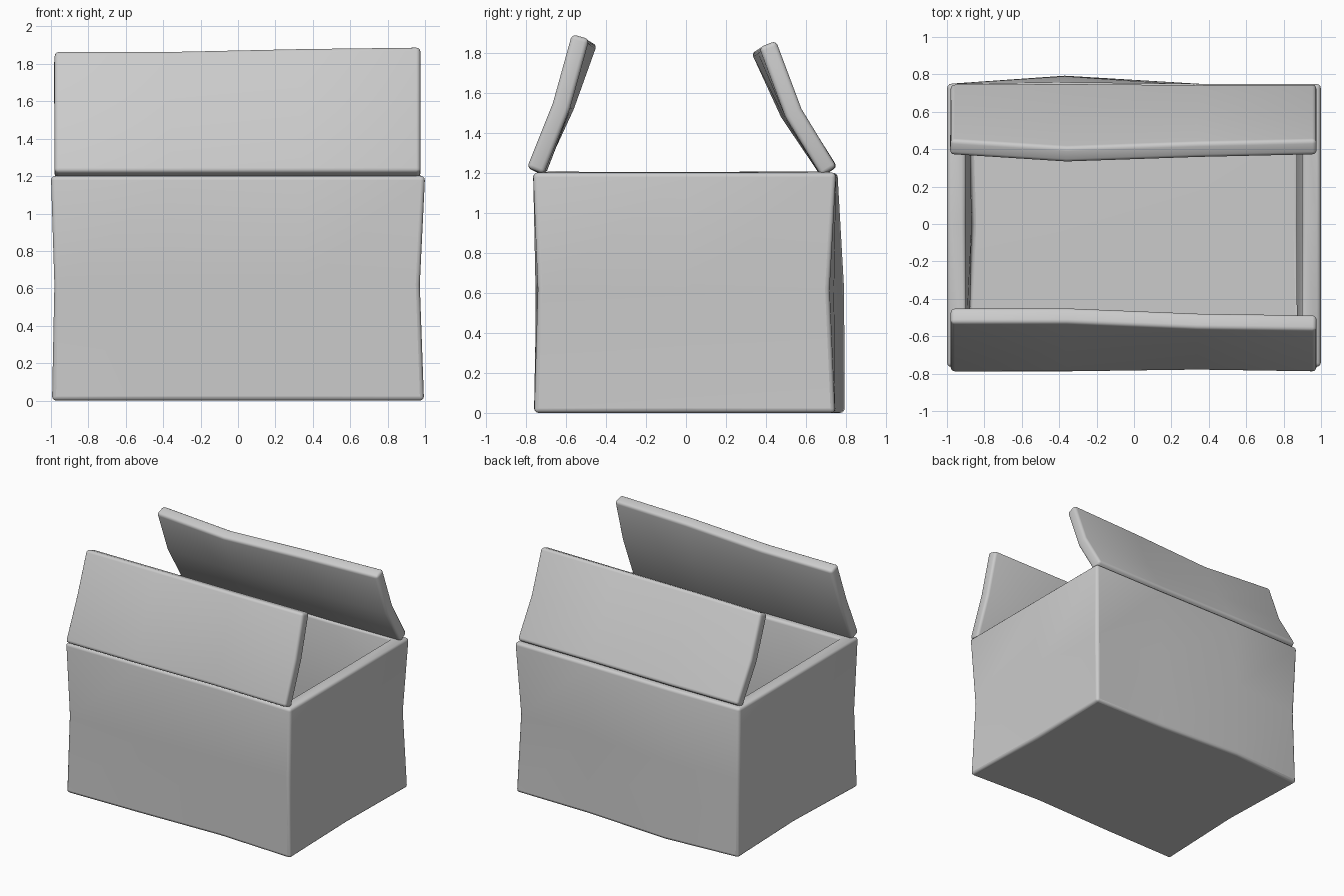
import bpy, bmesh

if "Cube" in bpy.data.objects:
    bpy.data.objects.remove(bpy.data.objects["Cube"])


def finish(name, bm, thickness):
    """Turn an outer skin into a thick, soft-edged board."""
    mesh = bpy.data.meshes.new(name)
    bm.to_mesh(mesh)
    bm.free()
    obj = bpy.data.objects.new(name, mesh)
    bpy.context.collection.objects.link(obj)
    solid = obj.modifiers.new("thickness", 'SOLIDIFY')
    solid.thickness = thickness
    solid.offset = -1
    solid.use_even_offset = True
    bevel = obj.modifiers.new("soft_edges", 'BEVEL')
    bevel.width = 0.022
    bevel.segments = 3
    bevel.limit_method = 'ANGLE'
    bevel.angle_limit = 0.7
    bpy.ops.object.select_all(action='DESELECT')
    obj.select_set(True)
    bpy.context.view_layer.objects.active = obj
    bpy.ops.object.shade_smooth_by_angle(angle=0.7)
    return obj


def skin(bm, rows, closed=False):
    """Quads between rows of points, outward facing; returns the vertices."""
    grid = [[bm.verts.new(p) for p in row] for row in rows]
    n = len(rows[0])
    for lo, hi in zip(grid, grid[1:]):
        for i in range(n if closed else n - 1):
            k = (i + 1) % n
            bm.faces.new((lo[i], lo[k], hi[k], hi[i]))
    return grid


# Box body: slightly warped outlines at bottom, middle and top (front, right, back, left)
outlines = [
    (0.0, [(-.995, -.76), (-.35, -.75), (.35, -.73), (.995, -.76), (.975, 0),
           (.99, .745), (.35, .75), (-.37, .793), (-.99, .75), (-.965, 0)]),
    (0.62, [(-.982, -.745), (-.35, -.748), (.35, -.752), (.972, -.74), (.968, 0),
            (.972, .717), (.35, .74), (-.37, .79), (-.98, .735), (-.968, 0)]),
    (1.2, [(-1, -.765), (-.35, -.76), (.35, -.748), (1, -.765), (1, 0),
           (1, .75), (.35, .75), (-.37, .757), (-1, .75), (-1, 0)]),
]
bm = bmesh.new()
ring = skin(bm, [[(x, y, z) for x, y in pts] for z, pts in outlines], True)[0]

# Floor joined to the bottom outline
mid = [ring[9], bm.verts.new((-.35, 0, 0.01)), bm.verts.new((.35, 0, 0.01)), ring[4]]
back = [ring[8], ring[7], ring[6], ring[5]]
for a, b in ((ring[:4], mid), (mid, back)):
    for i in range(3):
        bm.faces.new((a[i], b[i], b[i + 1], a[i + 1]))
finish("box_body", bm, 0.1)


# Flaps: outer-face rows from hinge to free edge, each (y, z) per column
def flap(name, rows, flip):
    xs = (-.98, -.36, .34, .975)
    pts = [[(x, y, z) for x, (y, z) in zip(xs, row)] for row in rows]
    if flip:
        pts = [row[::-1] for row in pts]
    bm = bmesh.new()
    skin(bm, pts)
    finish(name, bm, 0.09)


flap("front_flap", [
    [(-.795, 1.225), (-.795, 1.225), (-.785, 1.225), (-.795, 1.225)],
    [(-.65, 1.55), (-.645, 1.55), (-.66, 1.55), (-.665, 1.55)],
    [(-.53, 1.87), (-.53, 1.87), (-.56, 1.885), (-.57, 1.893)]], False)
flap("back_flap", [
    [(.753, 1.23), (.757, 1.23), (.75, 1.23), (.753, 1.23)],
    [(.575, 1.52), (.555, 1.52), (.57, 1.52), (.577, 1.52)],
    [(.45, 1.85), (.41, 1.835), (.435, 1.85), (.45, 1.86)]], True)
